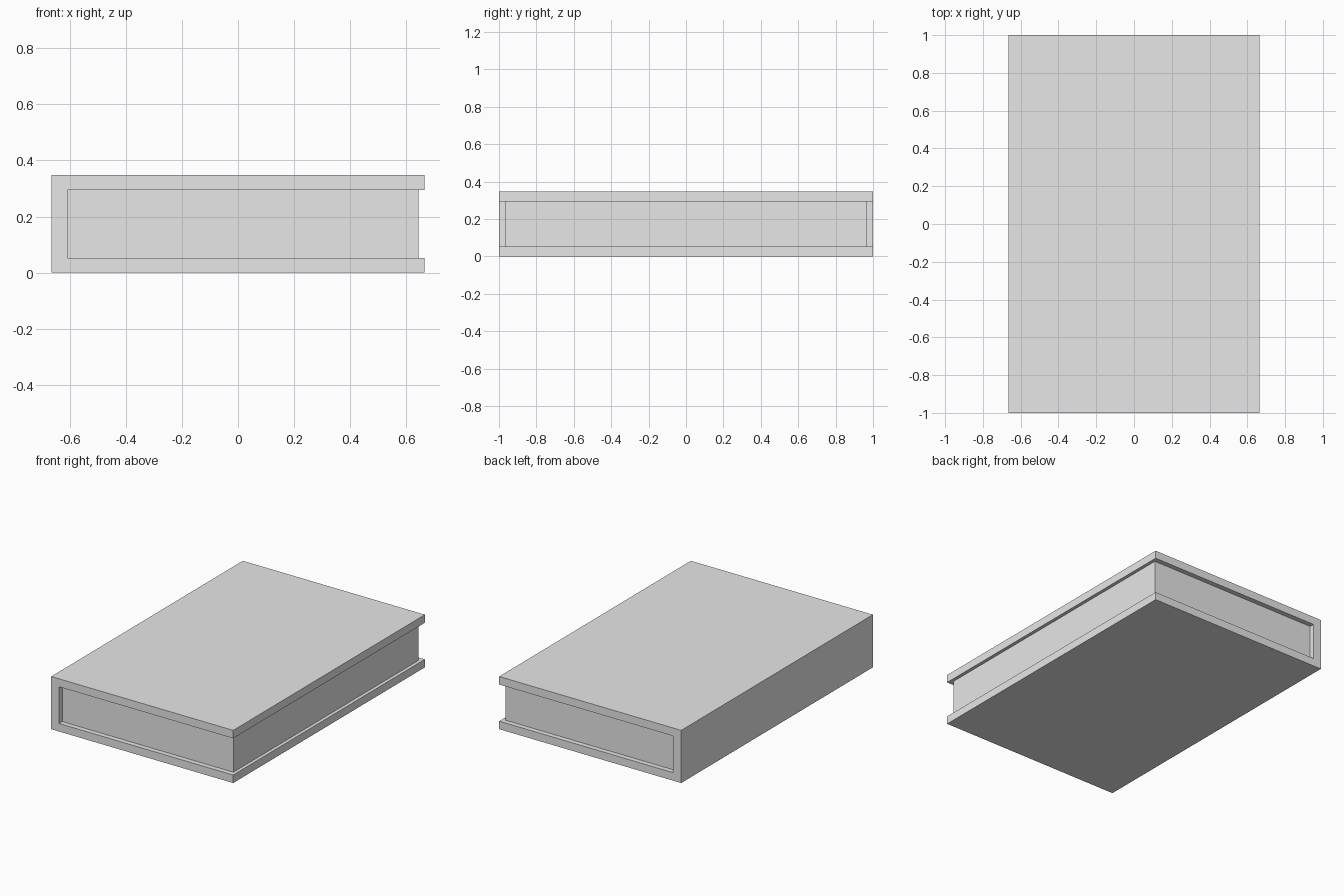
import bpy
import bmesh

if "Cube" in bpy.data.objects:
    bpy.data.objects.remove(bpy.data.objects["Cube"])

grey = bpy.data.materials.new("light_grey")
grey.diffuse_color = (0.8, 0.8, 0.8, 1.0)
grey.use_nodes = True
grey.node_tree.nodes["Principled BSDF"].inputs["Base Color"].default_value = grey.diffuse_color


def extrude_profile(name, profile, half_depth):
    """Extrude a closed x-z outline along y, centred on y = 0."""
    bm = bmesh.new()
    face = bm.faces.new([bm.verts.new((x, -half_depth, z)) for x, z in profile])
    result = bmesh.ops.extrude_face_region(bm, geom=[face])
    verts = [v for v in result["geom"] if isinstance(v, bmesh.types.BMVert)]
    bmesh.ops.translate(bm, verts=verts, vec=(0, 2 * half_depth, 0))
    bmesh.ops.recalc_face_normals(bm, faces=bm.faces)
    mesh = bpy.data.meshes.new(name)
    bm.to_mesh(mesh)
    bm.free()
    mesh.materials.append(grey)
    obj = bpy.data.objects.new(name, mesh)
    bpy.context.collection.objects.link(obj)
    return obj


HALF_W, HEIGHT = 0.665, 0.348
BOARD = 0.053                 # cover board thickness
SPINE_IN = -0.607             # inner face of the spine
PAGE_EDGE = 0.643             # outer edge of the pages
TOP_IN = HEIGHT - BOARD

# C-shaped cover: bottom board, spine and top board
extrude_profile("book_cover", [
    (-HALF_W, 0), (HALF_W, 0), (HALF_W, BOARD), (SPINE_IN, BOARD),
    (SPINE_IN, TOP_IN), (HALF_W, TOP_IN), (HALF_W, HEIGHT), (-HALF_W, HEIGHT),
], 1.0)

# Page block, set back from the cover edges
extrude_profile("page_block", [
    (SPINE_IN, BOARD), (PAGE_EDGE, BOARD), (PAGE_EDGE, TOP_IN), (SPINE_IN, TOP_IN),
], 0.967)
